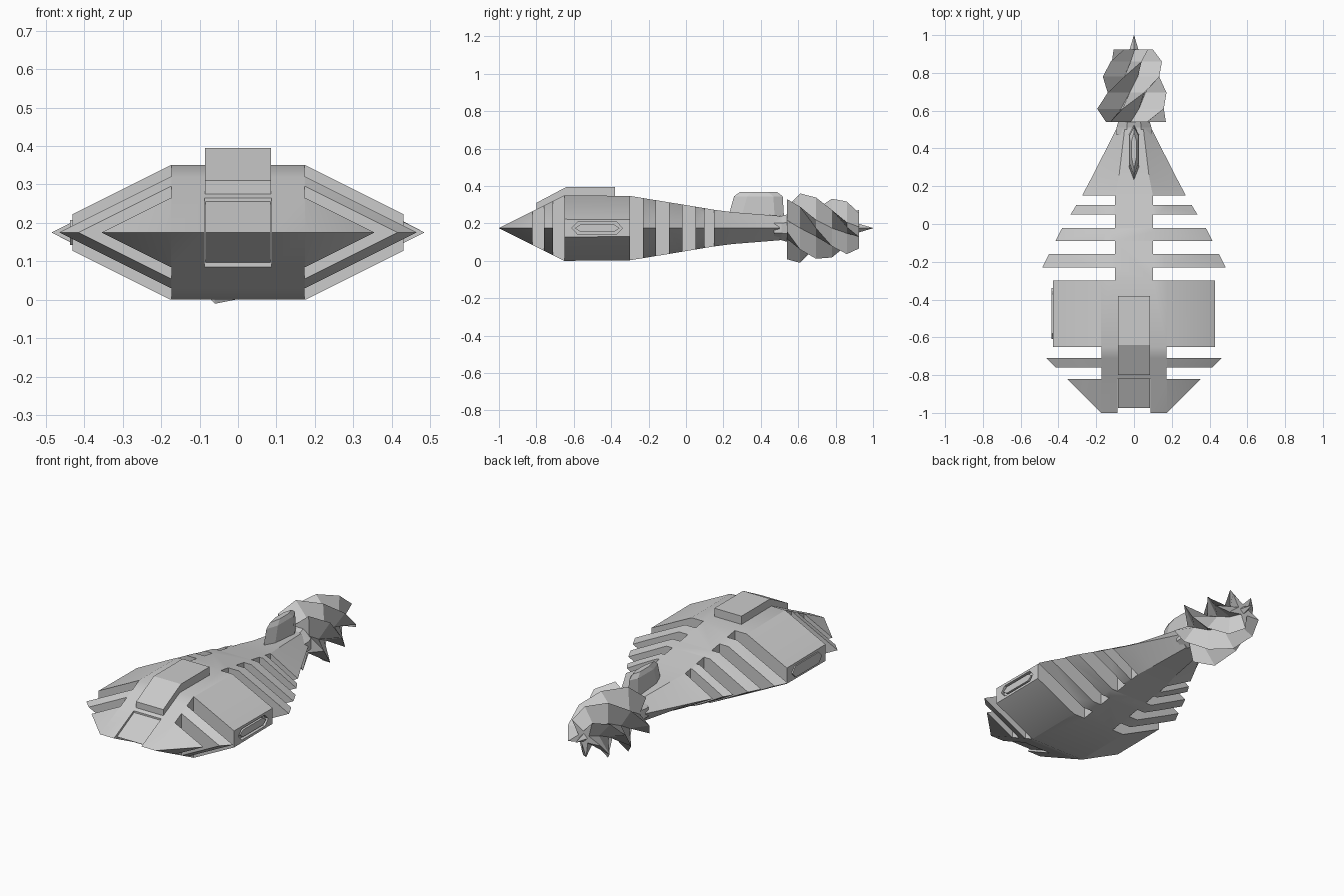
import bpy, bmesh
from math import sin, cos, pi, radians

if "Cube" in bpy.data.objects:
    bpy.data.objects.remove(bpy.data.objects["Cube"])

ZC = 0.175  # height of the long axis


def make(name, verts, faces, smooth=None):
    bm = bmesh.new()
    vs = [bm.verts.new(v) for v in verts]
    for f in faces:
        bm.faces.new([vs[i] for i in f])
    bmesh.ops.remove_doubles(bm, verts=bm.verts, dist=1e-5)
    bmesh.ops.recalc_face_normals(bm, faces=bm.faces)
    me = bpy.data.meshes.new(name)
    bm.to_mesh(me)
    bm.free()
    ob = bpy.data.objects.new(name, me)
    bpy.context.collection.objects.link(ob)
    return ob


def loft(name, rings, cap_start=True, cap_end=True):
    n = len(rings[0])
    verts = [p for r in rings for p in r]
    faces = [(k*n + i, k*n + (i+1) % n, (k+1)*n + (i+1) % n, (k+1)*n + i)
             for k in range(len(rings) - 1) for i in range(n)]
    if cap_start:
        faces.append(tuple(range(n)))
    if cap_end:
        faces.append(tuple(range(len(verts) - n, len(verts))))
    return make(name, verts, faces)


def prism_x(name, pts, x0, x1):
    return loft(name, [[(x, y, z) for y, z in pts] for x in (x0, x1)])


def box(name, x0, x1, y0, y1, z0=-0.3, z1=0.7):
    return prism_x(name, [(y0, z0), (y1, z0), (y1, z1), (y0, z1)], x0, x1)


def cut(ob, cutter):
    cutter.hide_render = True
    m = ob.modifiers.new("cut", 'BOOLEAN')
    m.operation, m.solver, m.object = 'DIFFERENCE', 'EXACT', cutter
    bpy.context.view_layer.objects.active = ob
    bpy.ops.object.modifier_apply(modifier=m.name)
    bpy.data.objects.remove(cutter)


# hull: hexagonal sections (y, half width, half flat, half height)
sections = [(-1, .175, .175, 0), (-.65, .525, .175, .175), (-.3, .52, .175, .172),
            (-.03, .385, .14, .128), (.15, .275, .10, .098), (.25, .222, .08, .085),
            (.5, .095, .05, .065)]
hull = loft("hull", [[(w, y, ZC), (t, y, ZC + h), (-t, y, ZC + h),
                      (-w, y, ZC), (-t, y, ZC - h), (t, y, ZC - h)]
                     for y, w, t, h in sections], cap_start=False)

# side slots and flattened cheeks (inner x, y start, y end)
slots = [(.173, -.82, -.76), (.173, -.71, -.65), (.10, -.30, -.23),
         (.10, -.16, -.09), (.10, -.02, .05), (.10, .10, .15), (.43, -.68, -.27)]
for s in (-1, 1):
    for x, y0, y1 in slots:
        cut(hull, box("slot_cutter", s*x, s*.7, y0, y1))
cut(hull, box("nose_cutter", -.087, .087, -1.1, -.82))


# hexagonal port on each cheek
def port(y_half, z_half):
    yc = -.475
    return [(yc - y_half, ZC), (yc - y_half + .03, ZC + z_half), (yc + y_half - .03, ZC + z_half),
            (yc + y_half, ZC), (yc + y_half - .03, ZC - z_half), (yc - y_half + .03, ZC - z_half)]


cut(hull, prism_x("port_cutter", port(.135, .032), .41, .6))
prism_x("right_port", port(.12, .02), .40, .428)
prism_x("left_port", port(.135, .032), -.437, -.42)

# nose hatch set into the notch
prism_x("nose_hatch", [(-.975, ZC), (-.815, ZC + .083), (-.815, ZC - .080)], -.085, .085)

# raised canopy
prism_x("canopy", [(-.8, .25), (-.8, .31), (-.64, .395), (-.38, .395), (-.38, .25)], -.086, .086)

# tail fin: stacked hexagonal outlines (z, y start, y end, half thickness)
levels = [(.22, .23, .525, .026), (.25, .23, .523, .026), (.345, .257, .517, .024), (.369, .29, .485, .014)]
loft("tail_fin", [[(0, a, z), (t, a + .07, z), (t, b - .05, z),
                   (0, b, z), (-t, b - .05, z), (-t, a + .07, z)] for z, a, b, t in levels])

# neck joining hull and screw
loft("neck", [[(rx*cos(i*pi/4 + pi/8), y, ZC + rz*sin(i*pi/4 + pi/8)) for i in range(8)]
              for y, rx, rz in [(.47, .10, .07), (.51, .10, .07), (.56, .085, .085)]])

# twisted five-bladed tail screw (y, tip radius, root radius)
blades = 5
rings = []
for y, r_out, r_in in [(.54, .17, .085), (.61, .195, .085), (.695, .172, .075),
                       (.78, .165, .065), (.86, .148, .05), (.925, .11, .035)]:
    a0 = pi - radians(72) * (y - .61) / .17
    rings.append([(r*cos(a), y, ZC + r*sin(a)) for i in range(blades * 2)
                  for a, r in [(a0 + i*pi/blades, r_in if i % 2 else r_out)]])
loft("tail_screw", rings)
loft("screw_tip", [[(r*cos(i*pi/2), y, ZC + r*sin(i*pi/2)) for i in range(4)]
                   for y, r in [(.90, .03), (1.0, .0008)]])

# the hull blends across shallow edges only
bpy.ops.object.select_all(action='DESELECT')
hull.select_set(True)
bpy.context.view_layer.objects.active = hull
bpy.ops.object.shade_smooth_by_angle(angle=radians(30))
